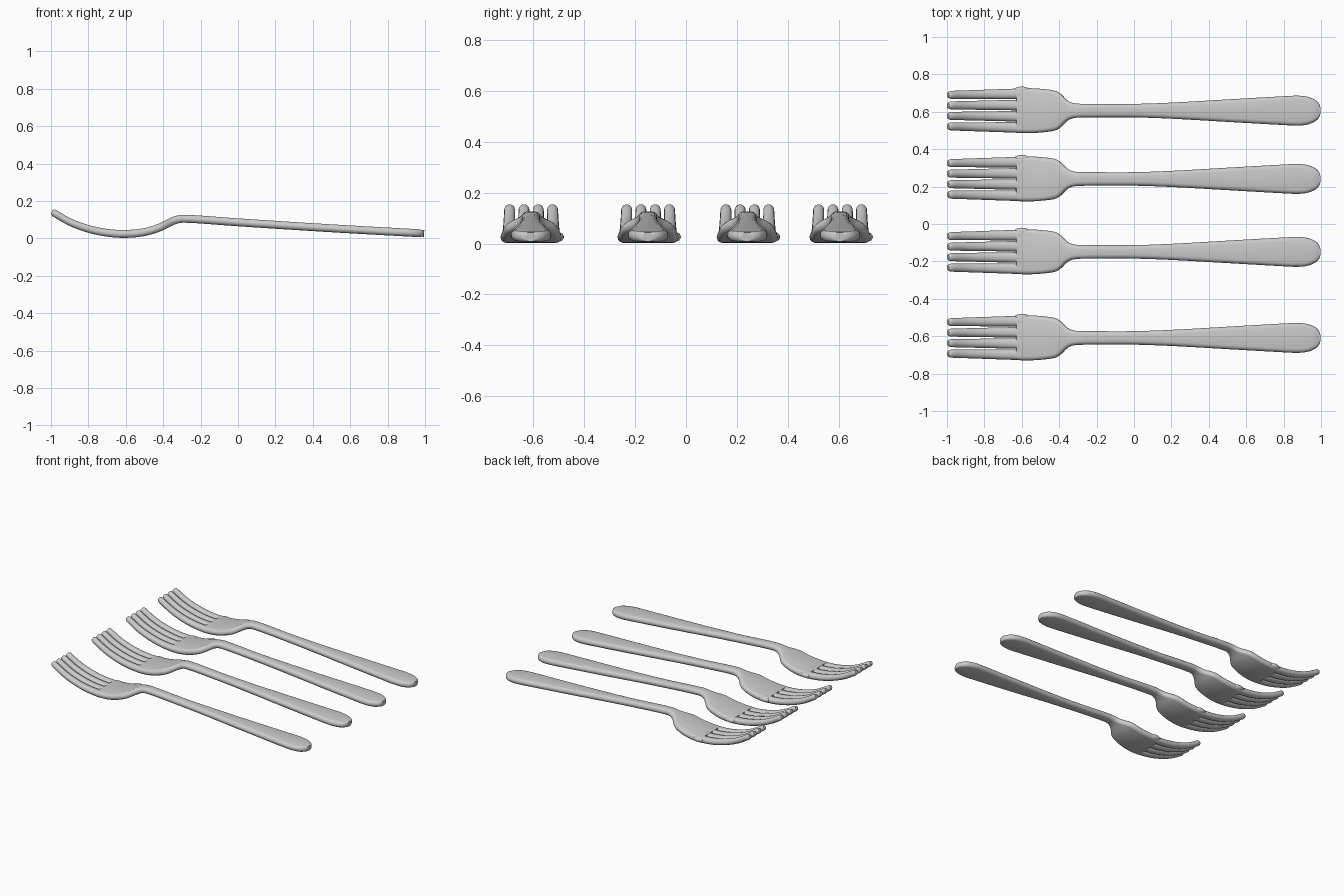
import bpy, bmesh, math

if "Cube" in bpy.data.objects:
    bpy.data.objects.remove(bpy.data.objects["Cube"])

# Side curve of the fork: (x, z of the middle of the metal)
SPINE = [(-1.0, .146), (-.9, .088), (-.8, .051), (-.7, .030), (-.6, .024), (-.5, .034),
         (-.42, .058), (-.35, .092), (-.31, .104), (-.25, .104), (0, .086), (.5, .054), (1.0, .026)]
# Outline of palm, neck and handle: (x, half width)
OUTLINE = [(-.63, .119), (-.55, .120), (-.48, .115), (-.42, .106), (-.395, .092), (-.37, .066),
           (-.345, .047), (-.31, .038), (-.2, .036), (0, .036), (.2, .043), (.5, .060),
           (.8, .077), (.88, .080), (.93, .074), (.965, .060), (.985, .044), (.995, .026)]
HALF_T = 0.021


def curve(pts, x):
    """Smooth interpolation through points."""
    n = len(pts)
    x = min(max(x, pts[0][0]), pts[-1][0])
    i = next(k for k in range(n - 1) if x <= pts[k + 1][0])

    def slope(k):
        a, b = pts[max(k - 1, 0)], pts[min(k + 1, n - 1)]
        return (b[1] - a[1]) / (b[0] - a[0])
    (x0, y0), (x1, y1) = pts[i], pts[i + 1]
    h = x1 - x0
    t = (x - x0) / h
    return ((2*t**3 - 3*t*t + 1) * y0 + (t**3 - 2*t*t + t) * h * slope(i)
            + (3*t*t - 2*t**3) * y1 + (t**3 - t*t) * h * slope(i + 1))


def loft(bm, stations):
    """Skin of rounded flat sections: (x, centre y, half width, half thickness)."""
    rings = []
    for x, cy, w, t in stations:
        z = curve(SPINE, x)
        ang = math.atan2(curve(SPINE, x + .005) - curve(SPINE, x - .005),
                         min(x + .005, 1) - max(x - .005, -1))
        r = min(w, t)
        ring = []
        for side in (1, -1):
            for k in range(7):
                a = (-90 + 30 * k) * math.pi / 180
                y = cy + side * (w - r + r * math.cos(a))
                d = side * t * math.sin(a)
                ring.append(bm.verts.new((x - d * math.sin(ang), y, z + d * math.cos(ang))))
        rings.append(ring)
    for a, b in zip(rings, rings[1:]):
        for k in range(14):
            bm.faces.new((a[k], a[(k + 1) % 14], b[(k + 1) % 14], b[k]))
    bm.faces.new(rings[0])
    bm.faces.new(rings[-1])


def build_fork():
    bm = bmesh.new()
    # palm, neck and handle
    xs = [-.63 + .02 * i for i in range(17)] + [-.29 + .06 * i for i in range(20)]
    xs += [.88, .91, .935, .955, .97, .982, .99, .995]
    loft(bm, [(x, 0, curve(OUTLINE, x), HALF_T * (1 if x < .98 else .85)) for x in xs])
    # four tines, slightly spread, with rounded tips
    for slot in (-1.5, -.5, .5, 1.5):
        stations = []
        for x in [-.995, -.99, -.98] + [-.96 + .03 * i for i in range(13)]:
            f = (x + 1) / .39
            tip = {-.995: .6, -.99: .85}.get(x, 1)
            stations.append((x, slot * (.056 + .004 * f), (.021 + .0075 * f) * tip,
                             HALF_T * (.9 + .1 * f) * tip))
        loft(bm, stations)
    # small bump on one edge of the palm
    bump = bmesh.ops.create_uvsphere(bm, u_segments=16, v_segments=8, radius=1)["verts"]
    for v in bump:
        v.co = (-.6 + v.co.x * .042, .108 + v.co.y * .021, .026 + v.co.z * .018)
    bmesh.ops.recalc_face_normals(bm, faces=bm.faces)
    mesh = bpy.data.meshes.new("fork")
    bm.to_mesh(mesh)
    bm.free()
    return mesh


# four forks side by side
fork_mesh = build_fork()
for i, y in enumerate((.606, .241, -.149, -.609)):
    fork = bpy.data.objects.new(f"fork_{i + 1}", fork_mesh)
    fork.location = (0, y, 0)
    bpy.context.collection.objects.link(fork)
    fork.select_set(True)
    bpy.context.view_layer.objects.active = fork
bpy.ops.object.shade_smooth_by_angle(angle=math.radians(40))
